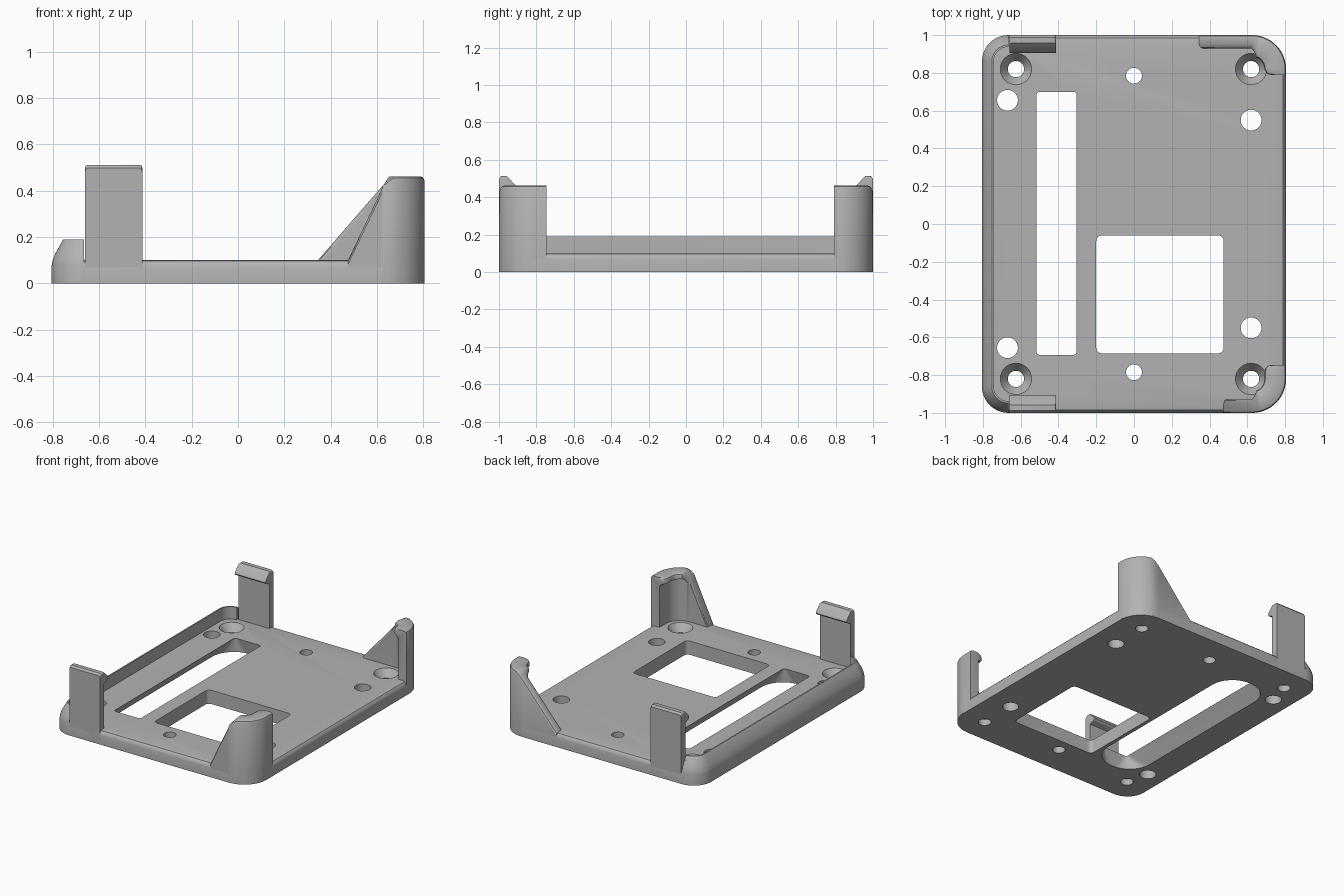
import bpy, bmesh, math
from mathutils import Vector

if "Cube" in bpy.data.objects:
    bpy.data.objects.remove(bpy.data.objects["Cube"])

HX, HY, TOP = 0.805, 1.0, 0.10
R_LEFT, R_RIGHT = 0.14, 0.18

grey = bpy.data.materials.new("plain grey")
grey.diffuse_color = (0.45, 0.45, 0.45, 1)
grey.use_nodes = True
grey.node_tree.nodes["Principled BSDF"].inputs["Base Color"].default_value = grey.diffuse_color


def finish(bm, name, smooth=True):
    bmesh.ops.recalc_face_normals(bm, faces=bm.faces)
    me = bpy.data.meshes.new(name)
    bm.to_mesh(me)
    bm.free()
    me.materials.append(grey)
    ob = bpy.data.objects.new(name, me)
    bpy.context.collection.objects.link(ob)
    if smooth:
        shade(ob)
    return ob


def shade(ob):
    bpy.ops.object.select_all(action='DESELECT')
    ob.select_set(True)
    bpy.context.view_layer.objects.active = ob
    bpy.ops.object.shade_smooth_by_angle(angle=math.radians(32))


def corner(sx, sy, r, n=12):
    """Rounded corner as (point, inward normal), from the long side to the short side."""
    out = []
    for i in range(n + 1):
        a = math.pi / 2 * i / n
        d = Vector((sx * math.cos(a), sy * math.sin(a)))
        out.append((Vector((sx * (HX - r), sy * (HY - r))) + d * r, -d))
    return out


def sweep(path, profiles, name):
    """Sweep closed (inset, z) profiles along an outline path."""
    bm = bmesh.new()
    rings = [[bm.verts.new((*(p + n * d), z)) for d, z in prof]
             for (p, n), prof in zip(path, profiles)]
    for a, b in zip(rings, rings[1:]):
        for i in range(len(a)):
            j = (i + 1) % len(a)
            bm.faces.new((a[i], a[j], b[j], b[i]))
    bm.faces.new(rings[0])
    bm.faces.new(rings[-1])
    return finish(bm, name)


def hull(points, name):
    bm = bmesh.new()
    for p in points:
        bm.verts.new(p)
    res = bmesh.ops.convex_hull(bm, input=bm.verts)
    loose = [v for v in bm.verts if not v.link_faces]
    bmesh.ops.delete(bm, geom=loose, context='VERTS')
    return finish(bm, name, False)


def circle(x, y, z, r, n=40):
    return [(x + r * math.cos(2 * math.pi * i / n),
             y + r * math.sin(2 * math.pi * i / n), z) for i in range(n)]


# base plate with rounded corners and a softened top edge
outline = (corner(1, 1, R_RIGHT) + corner(-1, 1, R_LEFT)[::-1]
           + corner(-1, -1, R_LEFT) + corner(1, -1, R_RIGHT)[::-1])
bm = bmesh.new()
rings = [[bm.verts.new((*(p + n * d), z)) for p, n in outline]
         for d, z in ((0, 0), (0, 0.068), (0.004, 0.084), (0.015, 0.096), (0.032, TOP))]
for a, b in zip(rings, rings[1:]):
    for i in range(len(a)):
        j = (i + 1) % len(a)
        bm.faces.new((a[i], a[j], b[j], b[i]))
bm.faces.new(rings[0])
bm.faces.new(rings[-1])
plate = finish(bm, "base_plate", False)

cutters = []
# screw holes: countersunk corners and plain holes
for s in (-1, 1):
    for x in (-0.625, 0.62):
        cutters.append(hull(circle(x, s * 0.82, -0.05, 0.043)
                            + circle(x, s * 0.82, 0.2, 0.043), "cutter"))
        cutters.append(hull(circle(x, s * 0.82, 0.045, 0.043)
                            + circle(x, s * 0.82, TOP + 0.011, 0.091), "cutter"))
    for x, y, r in ((-0.67, 0.655, 0.055), (0.62, 0.55, 0.055), (0, 0.785, 0.042)):
        cutters.append(hull(circle(x, s * y, -0.05, r) + circle(x, s * y, 0.2, r), "cutter"))
# square window with small corner radii
window = [p for x in (-0.17, 0.445) for y in (-0.655, -0.09) for z in (-0.05, 0.2)
          for p in circle(x, y, z, 0.03, 24)]
cutters.append(hull(window, "cutter"))
# long slot: rounded underneath, narrowing to a rectangle on top
slot = [p for y in (-0.53, 0.535) for p in circle(-0.41, y, -0.01, 0.19, 48)]
slot += [(x, y, TOP + 0.01) for x in (-0.508, -0.312) for y in (-0.69, 0.697)]
cutters.append(hull(slot, "cutter"))

bpy.context.view_layer.objects.active = plate
for c in cutters:
    m = plate.modifiers.new("cut", 'BOOLEAN')
    m.operation, m.solver, m.object = 'DIFFERENCE', 'EXACT', c
    bpy.ops.object.modifier_apply(modifier=m.name)
    bpy.data.objects.remove(c)
shade(plate)

# raised rim along the left side and around its corners
path = ([(Vector((-0.67, -1)), Vector((0, 1)))] + corner(-1, -1, R_LEFT)[::-1]
        + corner(-1, 1, R_LEFT) + [(Vector((-0.67, 1)), Vector((0, -1)))])
if (path[0][0] - path[1][0]).length < 1e-3:
    path = path[1:-1]
rim = [(0, 0.005), (0, 0.075), (0.004, 0.098), (0.014, 0.125), (0.048, 0.186),
       (0.052, 0.19), (0.062, 0.19), (0.062, 0.03)]
sweep(path, [rim] * len(path), "side_rim")


# hooked upright tabs on the front and back
tab_profile = [(1.0, 0.005), (1.0, 0.498), (0.988, 0.512), (0.958, 0.512),
               (0.912, 0.465), (0.905, 0.45), (0.912, 0.44), (0.95, 0.425), (0.95, 0.03)]
for s, name in ((-1, "front_tab"), (1, "back_tab")):
    bm = bmesh.new()
    ends = [[bm.verts.new((x, s * y, z)) for y, z in tab_profile] for x in (-0.66, -0.413)]
    for i in range(len(tab_profile)):
        j = (i + 1) % len(tab_profile)
        bm.faces.new((ends[0][i], ends[0][j], ends[1][j], ends[1][i]))
    bm.faces.new(ends[0])
    bm.faces.new(ends[1])
    top = [e for e in bm.edges if all(v.co.z > 0.49 for v in e.verts)
           and len({round(v.co.x, 3) for v in e.verts}) == 1]
    bmesh.ops.bevel(bm, geom=top, offset=0.012, segments=3, affect='EDGES', profile=0.5)
    finish(bm, name)


# tall corner clips: sloped web, curved wall and an inward lip
def clip_profile(h, lip, w=0.07):
    return [(0, 0.005), (0, h - 0.018), (0.005, h - 0.006), (0.016, h), (lip - 0.02, h),
            (lip - 0.005, h - 0.008), (lip, h - 0.02), (lip, h - 0.04),
            (min(w, lip), h - 0.06), (min(w, lip), 0.005)]


for s, foot, tip, name in ((-1, 0.475, 0.747, "front_corner_clip"),
                           (1, 0.345, 0.79, "back_corner_clip")):
    n = Vector((0, -s))
    path, profs = [], []
    for x, h in ((foot, 0.10), (0.62, 0.405 if s < 0 else 0.417)):
        path.append((Vector((x, s)), n))
        profs.append(clip_profile(h, 0.07))
    arc = corner(1, s, R_RIGHT, 16)[::-1]
    for p, d in arc:
        t = min(max((p.x - 0.62) / 0.07, 0), 1)
        path.append((p, d))
        profs.append(clip_profile(0.415 + 0.047 * math.sin(t * math.pi / 2), 0.07 + 0.045 * t))
    for back, lip in ((0.05, 0.115), (0.025, 0.112), (0.01, 0.104), (0.003, 0.094), (0, 0.08)):
        y = tip + back
        if y < HY - R_RIGHT - 0.002:
            path.append((Vector((HX, s * y)), Vector((-1, 0))))
            profs.append(clip_profile(0.462, lip))
    sweep(path, profs, name)
